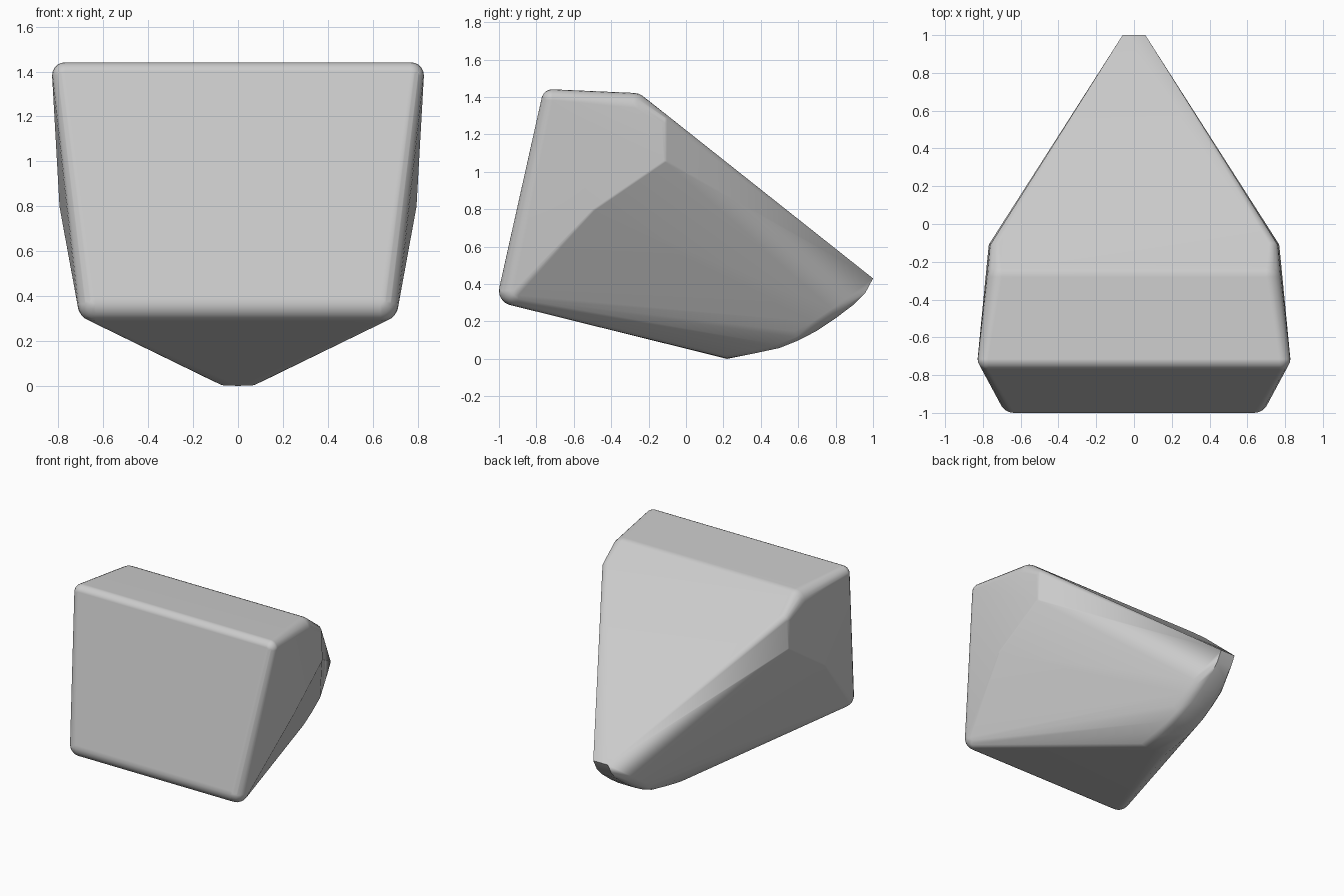
import bpy, bmesh, math
from mathutils import Vector

if "Cube" in bpy.data.objects:
    bpy.data.objects.remove(bpy.data.objects["Cube"])

bm = bmesh.new()


def both(x, y, z):
    for s in (-1, 1):
        bm.verts.new((s * x, y, z))


def ball(x, y, z, r, n=20):
    """Points of a small sphere: becomes a rounded corner of the hull."""
    for i in range(1, n // 2):
        t = math.pi * i / (n // 2)
        for j in range(n):
            p = 2 * math.pi * j / n
            both(x + r * math.sin(t) * math.cos(p),
                 y + r * math.cos(t),
                 z + r * math.sin(t) * math.sin(p))
    both(x, y + r, z)
    both(x, y - r, z)


# Rounded corners: x, y, z of the centre and radius
for c in [(0.77, -0.715, 1.383, 0.058),    # top front
          (0.635, -0.92, 0.365, 0.08),     # bottom front
          (0.70, -0.28, 1.342, 0.08),      # top rear
          (0.715, -0.13, 1.262, 0.05),     # start of the long slope
          (0.74, -0.12, 1.06, 0.03),       # side knee, rear
          (0.765, -0.50, 0.80, 0.03)]:     # side knee, front
    ball(*c)

# Curved keel running up to the narrow tip
for y, z, w in [(0.22, 0.003, 0.07), (0.36, 0.028, 0.07), (0.50, 0.058, 0.07),
                (0.60, 0.098, 0.07), (0.70, 0.15, 0.065), (0.80, 0.217, 0.062),
                (0.90, 0.293, 0.06), (0.96, 0.355, 0.06), (1.0, 0.43, 0.06)]:
    both(w, y, z)
    if y < 0.9:
        both(w + 0.04, y - 0.01, z + 0.018)
        both(w + 0.065, y - 0.02, z + 0.05)
bm.verts.new((0, 0.22, 0))

# Skin everything, drop the interior points, merge coplanar faces
bmesh.ops.remove_doubles(bm, verts=bm.verts, dist=0.0005)
bmesh.ops.convex_hull(bm, input=bm.verts)
bmesh.ops.delete(bm, geom=[v for v in bm.verts if not v.link_faces], context='VERTS')
bmesh.ops.dissolve_limit(bm, angle_limit=math.radians(0.8), verts=bm.verts, edges=bm.edges)
bmesh.ops.recalc_face_normals(bm, faces=bm.faces)

mesh = bpy.data.meshes.new("wedge_body")
bm.to_mesh(mesh)
bm.free()
body = bpy.data.objects.new("wedge_body", mesh)
bpy.context.collection.objects.link(body)
bpy.context.view_layer.objects.active = body
body.select_set(True)
bpy.ops.object.shade_smooth_by_angle(angle=math.radians(35))

# Keep the big planes looking flat between the rounded edges
wn = body.modifiers.new("flat_planes", 'WEIGHTED_NORMAL')
wn.keep_sharp = True
